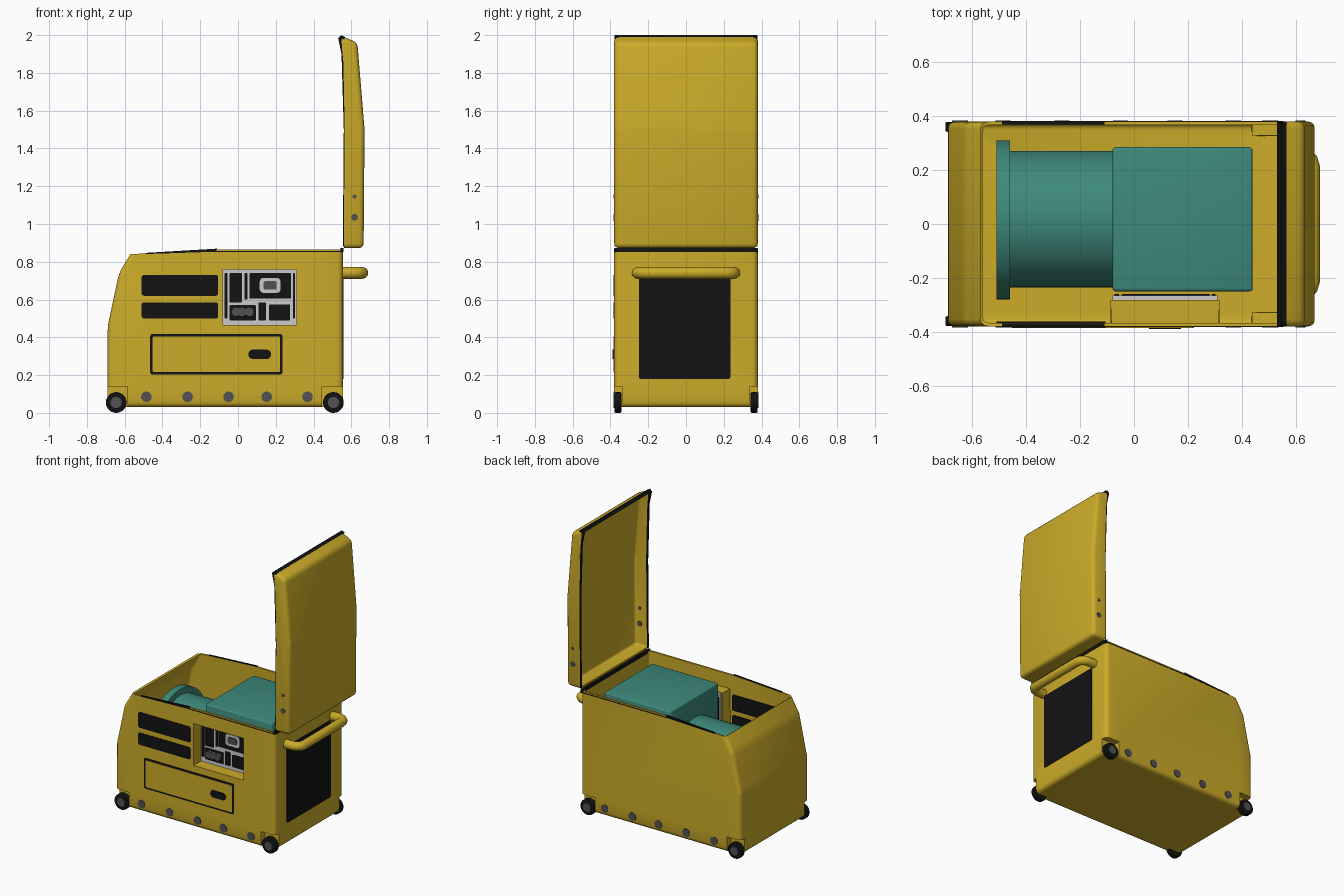
import bpy, bmesh, math

if "Cube" in bpy.data.objects:
    bpy.data.objects.remove(bpy.data.objects["Cube"])


def material(name, rgb):
    m = bpy.data.materials.new(name)
    m.diffuse_color = (*rgb, 1)
    m.use_nodes = True
    m.node_tree.nodes["Principled BSDF"].inputs["Base Color"].default_value = m.diffuse_color
    return m


YELLOW = material("yellow paint", (0.60, 0.41, 0.022))
TEAL = material("teal engine", (0.048, 0.25, 0.20))
BLACK = material("black rubber", (0.006, 0.006, 0.006))
STEEL = material("dark steel", (0.085, 0.085, 0.09))
PANEL = material("light grey", (0.60, 0.60, 0.60))


def smooth(ob, angle=38):
    bpy.ops.object.select_all(action='DESELECT')
    ob.select_set(True)
    bpy.context.view_layer.objects.active = ob
    bpy.ops.object.shade_smooth_by_angle(angle=math.radians(angle))


def prism(name, pts, axis, lo, hi, mat, bevel=0, skip=None, segs=3):
    """Extrude a 2D outline along an axis: y uses (x, z), x uses (y, z)."""
    bm = bmesh.new()
    rings = []
    for d in (lo, hi):
        rings.append([bm.verts.new((u, d, v) if axis == 'y' else (d, u, v)) for u, v in pts])
    n = len(pts)
    bm.faces.new(rings[0])
    bm.faces.new(rings[1][::-1])
    for i in range(n):
        j = (i + 1) % n
        bm.faces.new((rings[0][i], rings[1][i], rings[1][j], rings[0][j]))
    bmesh.ops.recalc_face_normals(bm, faces=bm.faces)
    if bevel:
        edges = [e for e in bm.edges if not (skip and all(skip(v.co) for v in e.verts))]
        bmesh.ops.bevel(bm, geom=edges, offset=bevel, segments=segs, profile=0.5,
                        affect='EDGES', clamp_overlap=True)
        bmesh.ops.recalc_face_normals(bm, faces=bm.faces)
    me = bpy.data.meshes.new(name)
    bm.to_mesh(me)
    bm.free()
    ob = bpy.data.objects.new(name, me)
    bpy.context.collection.objects.link(ob)
    me.materials.append(mat)
    smooth(ob)
    return ob


def rect(u0, u1, v0, v1, r=0.0, n=4):
    if not r:
        return [(u0, v0), (u1, v0), (u1, v1), (u0, v1)]
    pts = []
    for k, (cu, cv) in enumerate([(u1 - r, v1 - r), (u0 + r, v1 - r), (u0 + r, v0 + r), (u1 - r, v0 + r)]):
        for i in range(n + 1):
            a = math.pi / 2 * (k + i / n)
            pts.append((cu + r * math.cos(a), cv + r * math.sin(a)))
    return pts


def circle(u, v, r, n=24):
    return [(u + r * math.cos(2 * math.pi * i / n), v + r * math.sin(2 * math.pi * i / n)) for i in range(n)]


def open_shell(ob, is_open, thickness):
    """Remove the faces of the opening and give the walls thickness."""
    bm = bmesh.new()
    bm.from_mesh(ob.data)
    bmesh.ops.delete(bm, geom=[f for f in bm.faces if is_open(f)], context='FACES')
    bm.to_mesh(ob.data)
    bm.free()
    m = ob.modifiers.new("walls", 'SOLIDIFY')
    m.thickness = thickness
    m.offset = -1
    bpy.context.view_layer.objects.active = ob
    bpy.ops.object.modifier_apply(modifier=m.name)
    smooth(ob)


# Body tub with wheel pockets and control recess
body = prism("body", [(-0.69, 0.03), (0.555, 0.03), (0.555, 0.865), (-0.12, 0.865),
                      (-0.57, 0.84), (-0.63, 0.74), (-0.69, 0.46)],
             'y', -0.38, 0.38, YELLOW, 0.028, lambda c: c.z > 0.83)
cutters = [prism("recess_cutter", rect(-0.08, 0.31, 0.465, 0.76), 'y', -0.5, -0.29, YELLOW)]
for s in (-1, 1):
    for x0, x1 in ((-0.75, -0.585), (0.445, 0.6)):
        cutters.append(prism("pocket_cutter", rect(x0, x1, -0.05, 0.14), 'y',
                             *sorted((s * 0.335, s * 0.5)), YELLOW))
for c in cutters:
    m = body.modifiers.new("cut", 'BOOLEAN')
    m.operation = 'DIFFERENCE'
    m.solver = 'EXACT'
    m.object = c
    bpy.context.view_layer.objects.active = body
    bpy.ops.object.modifier_apply(modifier=m.name)
for c in cutters:
    bpy.data.objects.remove(c)
open_shell(body, lambda f: f.normal.z > 0.9 and f.calc_center_median().z > 0.83, 0.013)

# Raised lid shell, open toward -x
lid = prism("lid", [(0.56, 0.872), (0.665, 0.872), (0.67, 1.5), (0.632, 1.96), (0.545, 1.998),
                    (0.558, 1.85), (0.565, 1.5)],
            'y', -0.38, 0.38, YELLOW, 0.025, lambda c: c.x < 0.57)
open_shell(lid, lambda f: f.normal.x < -0.9, 0.013)

# Rubber seals on lid, tub rim and hinge
for s in (-1, 1):
    y0, y1 = sorted((s * 0.366, s * 0.379))
    prism("lid_side_seal", [(0.555, 0.88), (0.561, 0.88), (0.567, 1.5), (0.560, 1.85), (0.548, 2.0),
                            (0.53, 1.985), (0.548, 1.9), (0.56, 1.5)], 'y', y0, y1, BLACK)
    prism("rim_front_seal", [(-0.49, 0.841), (-0.12, 0.853), (-0.11, 0.869), (-0.12, 0.869),
                             (-0.49, 0.847)], 'y', *sorted((s * 0.369, s * 0.382)), BLACK)
    prism("rim_side_seal", rect(-0.12, 0.555, 0.852, 0.857), 'y', *sorted((s * 0.376, s * 0.382)), BLACK)
prism("lid_top_seal", [(0.53, 1.985), (0.56, 1.978), (0.566, 1.99), (0.545, 2.0)], 'y', -0.379, 0.379, BLACK)
prism("hinge_strip", rect(-0.378, 0.378, 0.852, 0.874), 'x', 0.542, 0.559, BLACK)

# Side vents, visible through the wall
for i, (z0, z1) in enumerate(((0.62, 0.73), (0.5, 0.585))):
    prism("side_vent", rect(-0.51, -0.105, z0, z1, 0.012), 'y', -0.383, -0.362, BLACK)

# Service door: dark outline, door leaf and latch
prism("door_gap", rect(-0.465, 0.235, 0.203, 0.418, 0.012), 'y', -0.382, -0.37, BLACK)
prism("door_leaf", rect(-0.452, 0.222, 0.216, 0.405, 0.008), 'y', -0.385, -0.37, YELLOW)
prism("door_latch", rect(0.055, 0.175, 0.285, 0.335, 0.024), 'y', -0.389, -0.37, BLACK)

# Control panel at the back of the recess
prism("control_panel", rect(-0.08, 0.31, 0.465, 0.76), 'y', -0.296, -0.265, PANEL)
for u0, u1, v0, v1 in ((-0.045, 0.022, 0.585, 0.74), (0.06, 0.28, 0.605, 0.74), (-0.045, 0.095, 0.49, 0.57),
                       (0.108, 0.148, 0.49, 0.585), (0.165, 0.275, 0.49, 0.575), (-0.072, -0.055, 0.5, 0.74),
                       (0.034, 0.05, 0.6, 0.74), (0.29, 0.302, 0.5, 0.74)):
    prism("control_window", rect(u0, u1, v0, v1, 0.005), 'y', -0.301, -0.26, BLACK)
prism("display_frame", rect(0.115, 0.225, 0.635, 0.715, 0.02), 'y', -0.305, -0.29, PANEL)
prism("display", rect(0.135, 0.205, 0.652, 0.698, 0.012), 'y', -0.309, -0.29, STEEL)
for x in (-0.01, 0.02, 0.06):
    prism("control_knob", circle(x, 0.535, 0.025, 16), 'y', -0.32, -0.29, STEEL)

# Rear grille
prism("rear_grille", rect(-0.25, 0.235, 0.18, 0.72, 0.012), 'x', 0.545, 0.559, BLACK)

# Rear push handle
curve = bpy.data.curves.new("push_handle", 'CURVE')
curve.dimensions = '3D'
curve.bevel_depth = 0.031
curve.bevel_resolution = 4
curve.use_fill_caps = True
half = [(0.545, 0.257), (0.61, 0.257), (0.635, 0.25), (0.652, 0.235), (0.659, 0.21)]
path = [(x, -y) for x, y in half] + half[::-1]
sp = curve.splines.new('POLY')
sp.points.add(len(path) - 1)
for p, (x, y) in zip(sp.points, path):
    p.co = (x, y, 0.741, 1)
handle = bpy.data.objects.new("push_handle", curve)
bpy.context.collection.objects.link(handle)
curve.materials.append(YELLOW)
for sgm in curve.splines:
    sgm.use_smooth = True

# Wheels, base bolts and lid bolts on both sides
for s in (-1, 1):
    for x in (-0.645, 0.505):
        prism("wheel_tire", circle(x, 0.055, 0.055, 28), 'y', *sorted((s * 0.342, s * 0.379)), BLACK, 0.006, segs=2)
        prism("wheel_hub", circle(x, 0.055, 0.03, 20), 'y', *sorted((s * 0.36, s * 0.383)), STEEL)
    for x in (-0.485, -0.267, -0.05, 0.152, 0.368):
        prism("base_bolt", circle(x, 0.085, 0.028, 20), 'y', *sorted((s * 0.37, s * 0.384)), STEEL)
    for z, r in ((1.145, 0.011), (1.035, 0.018)):
        prism("lid_bolt", circle(0.617, z, r, 16), 'y', *sorted((s * 0.362, s * 0.383)), STEEL)

# Engine: block, generator drum and end flange
prism("engine_block", rect(-0.08, 0.44, 0.15, 0.85), 'y', -0.25, 0.285, TEAL, 0.012)
prism("generator_drum", circle(0.018, 0.455, 0.253, 40), 'x', -0.46, -0.08, TEAL)
prism("end_flange", circle(0.015, 0.455, 0.295, 40), 'x', -0.51, -0.46, TEAL)
